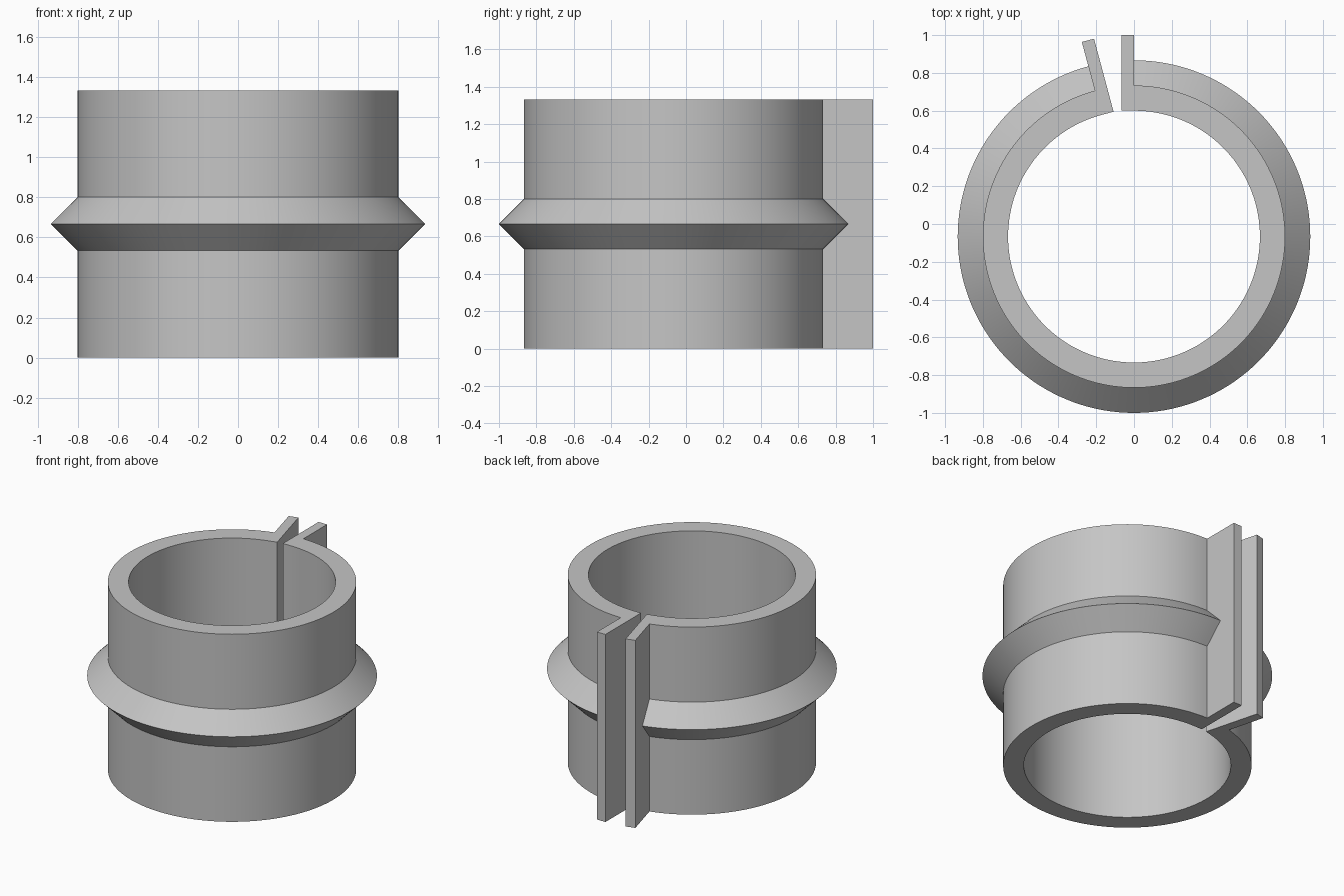
import bpy
import bmesh
from math import radians, sin, cos
from mathutils import Matrix

cube = bpy.data.objects.get("Cube")
if cube:
    bpy.data.objects.remove(cube, do_unlink=True)

UNIT = 2 / 30                      # all sizes are whole multiples of this
R_IN, R_OUT, R_RIDGE, R_FLANGE = (n * UNIT for n in (10, 12, 14, 16))
HEIGHT = 20 * UNIT
CENTRE_Y = -UNIT
GAP = radians(15)
STEPS = 138

grey = bpy.data.materials.new("grey")
grey.use_nodes = True
COLOUR = (0.56, 0.56, 0.56, 1)
grey.diffuse_color = COLOUR
grey.node_tree.nodes["Principled BSDF"].inputs["Base Color"].default_value = COLOUR


def finish(name, bm):
    bmesh.ops.recalc_face_normals(bm, faces=bm.faces)
    mesh = bpy.data.meshes.new(name)
    bm.to_mesh(mesh)
    bm.free()
    mesh.materials.append(grey)
    obj = bpy.data.objects.new(name, mesh)
    obj.location.y = CENTRE_Y
    bpy.context.collection.objects.link(obj)
    return obj


# Split collar: wall and pointed ridge swept round, leaving a gap at the back
profile = [(R_IN, 0), (R_OUT, 0), (R_OUT, 8 * UNIT), (R_RIDGE, 10 * UNIT),
           (R_OUT, 12 * UNIT), (R_OUT, HEIGHT), (R_IN, HEIGHT)]
bm = bmesh.new()
rings = []
for i in range(STEPS + 1):
    a = radians(105) + (radians(360) - GAP) * i / STEPS
    rings.append([bm.verts.new((r * cos(a), r * sin(a), z)) for r, z in profile])
for a, b in zip(rings, rings[1:]):
    for j in range(len(profile)):
        k = (j + 1) % len(profile)
        bm.faces.new((a[j], a[k], b[k], b[j]))
bm.faces.new(rings[0])
bm.faces.new(rings[-1])
collar = finish("split_collar", bm)
bpy.context.view_layer.objects.active = collar
collar.select_set(True)
bpy.ops.object.shade_smooth_by_angle(angle=radians(30))
collar.select_set(False)

# Clamp flanges: one flat plate on each end of the collar, inside the gap
for name, side, turn in (("left_flange", -1, 0), ("right_flange", 1, GAP)):
    bm = bmesh.new()
    bmesh.ops.create_cube(bm, size=1)
    size = Matrix.Diagonal((UNIT, R_FLANGE - R_IN, HEIGHT, 1))
    place = Matrix.Translation((side * UNIT / 2, (R_IN + R_FLANGE) / 2, HEIGHT / 2))
    bm.transform(Matrix.Rotation(turn, 4, "Z") @ place @ size)
    finish(name, bm)
